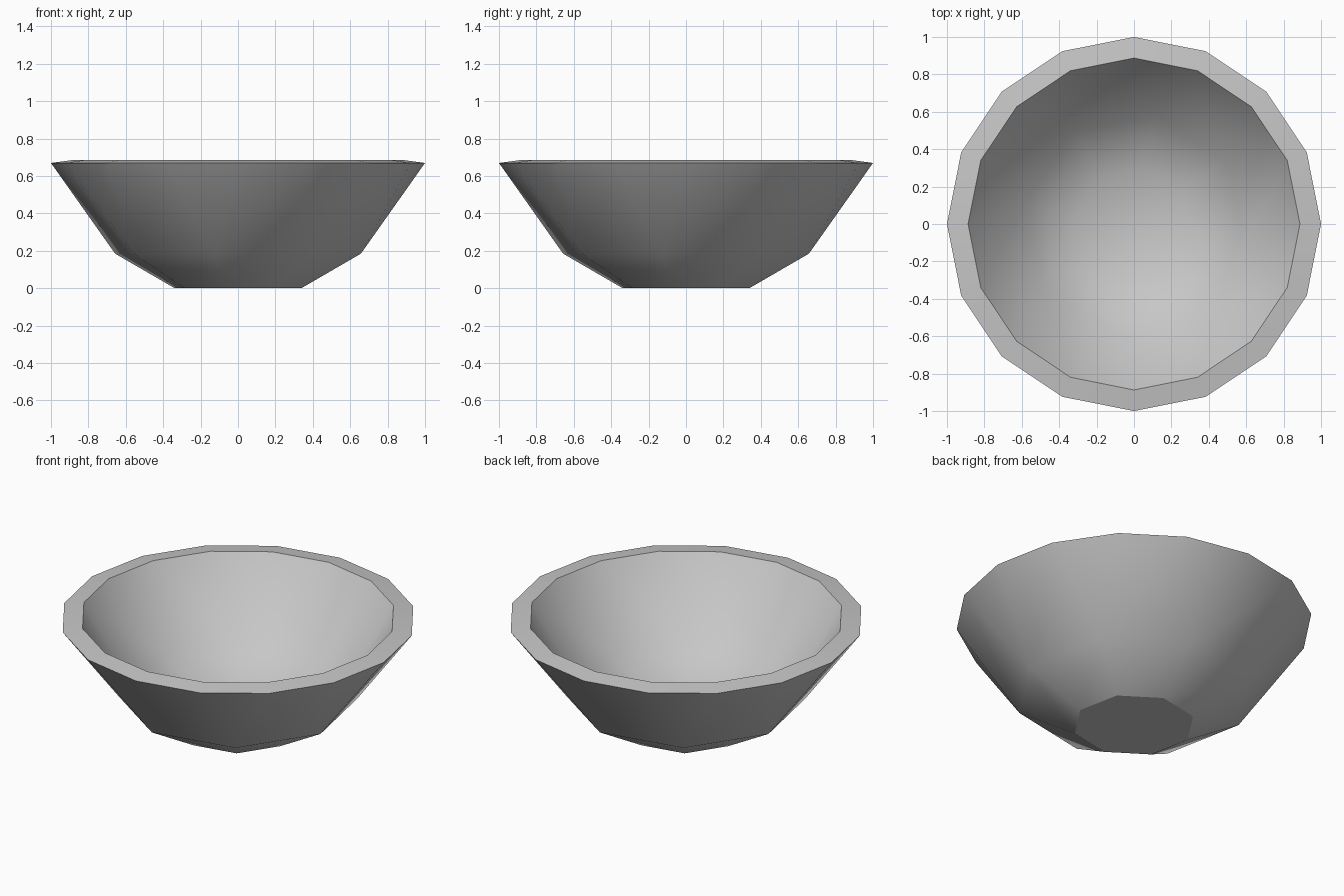
import bpy, bmesh, math

cube = bpy.data.objects.get("Cube")
if cube:
    bpy.data.objects.remove(cube)

# One plain grey for the whole bowl
grey = bpy.data.materials.new("light_grey")
grey.use_nodes = True
colour = (0.57, 0.57, 0.57, 1)
grey.diffuse_color = colour
grey.node_tree.nodes["Principled BSDF"].inputs["Base Color"].default_value = colour

bm = bmesh.new()


def ring(radius, z, sides, turn=0.0):
    """A closed loop of vertices around the z axis."""
    angles = [math.radians(turn) + math.tau * i / sides for i in range(sides)]
    return [bm.verts.new((radius * math.cos(a), radius * math.sin(a), z)) for a in angles]


def bridge(a, b):
    """Quads between two loops with equal sides."""
    n = len(a)
    for i in range(n):
        j = (i + 1) % n
        bm.faces.new((a[i], a[j], b[j], b[i]))


def flare(low, high):
    """Quads and triangles from a loop to one with twice the sides."""
    n = len(low)
    for i in range(n):
        j = (i + 1) % n
        bm.faces.new((low[i], low[j], high[2 * i + 1], high[2 * i]))
        bm.faces.new((low[i], high[2 * i], high[2 * i - 1]))


def shell(base, middle, rim):
    """Eight-sided foot and waist opening into a sixteen-sided rim."""
    turn = -11.25
    foot = ring(*base, 8, turn)
    waist = ring(*middle, 8, turn)
    lip = ring(*rim, 16)
    bm.faces.new(foot)
    bridge(foot, waist)
    flare(waist, lip)
    return lip


# Outer wall, inner wall and the sloping lip that joins them
outer_lip = shell((0.345, 0), (0.67, 0.185), (1, 0.67))
inner_lip = shell((0.305, 0.11), (0.59, 0.255), (0.887, 0.685))
bridge(outer_lip, inner_lip)
bmesh.ops.recalc_face_normals(bm, faces=bm.faces)

mesh = bpy.data.meshes.new("bowl")
bm.to_mesh(mesh)
bm.free()
mesh.materials.append(grey)
bowl = bpy.data.objects.new("bowl", mesh)
bpy.context.collection.objects.link(bowl)

# Smooth walls with crisp foot and lip edges
bpy.ops.object.select_all(action="DESELECT")
bowl.select_set(True)
bpy.context.view_layer.objects.active = bowl
bpy.ops.object.shade_smooth_by_angle(angle=math.radians(30))
